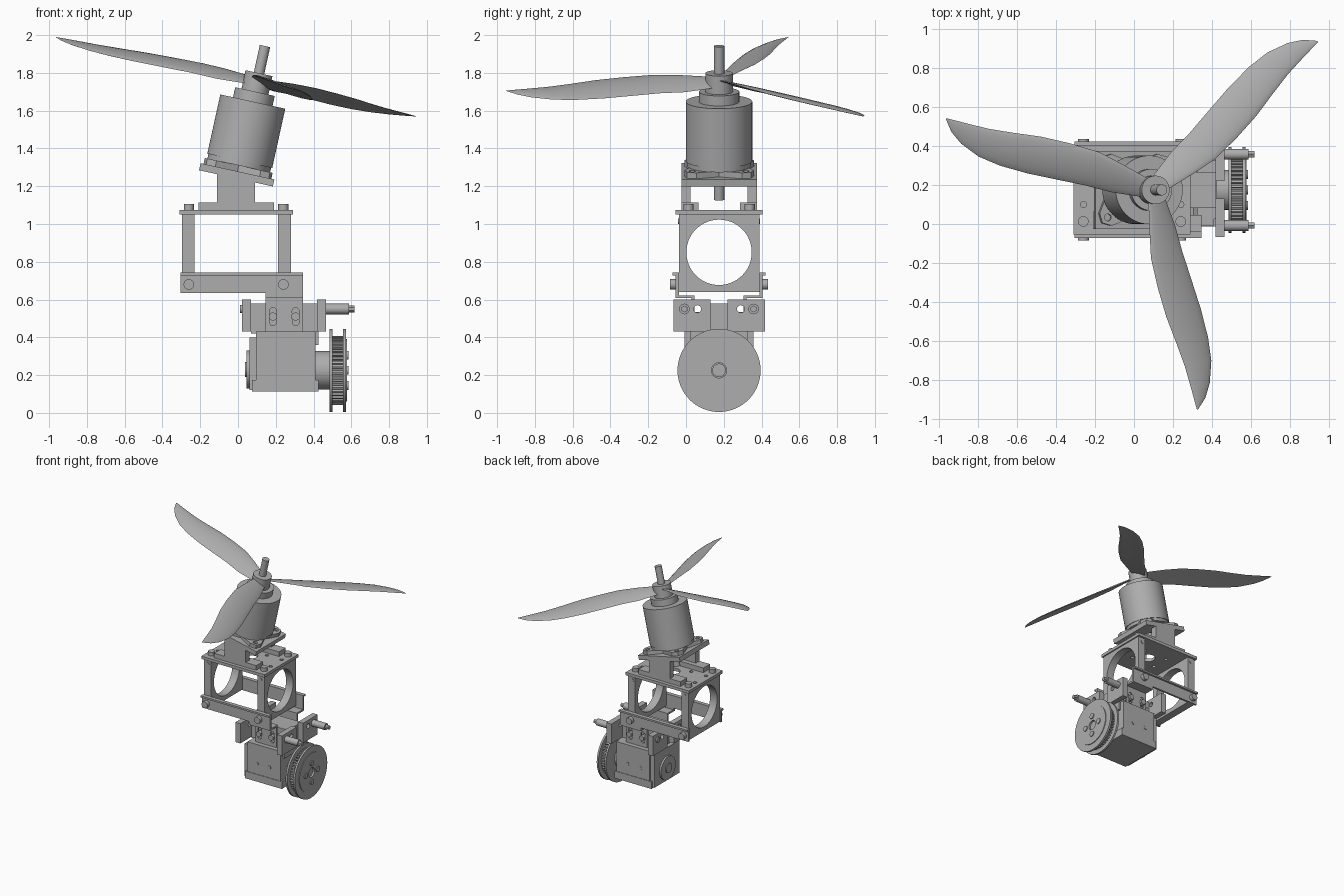
import bpy, bmesh
from math import sin, cos, pi, radians
from mathutils import Matrix, Vector

if "Cube" in bpy.data.objects:
    bpy.data.objects.remove(bpy.data.objects["Cube"])

grey = bpy.data.materials.new("machined grey")
grey.use_nodes = True
GREY = (0.42, 0.42, 0.42, 1)
grey.diffuse_color = GREY
grey.node_tree.nodes["Principled BSDF"].inputs["Base Color"].default_value = GREY

# Assembly frame (mid plane at y = 0) and tilted motor frame
BASE = Matrix.Translation((0, 0.175, 0))
TILT = BASE @ Matrix.Translation((0.005, 0, 1.315)) @ Matrix.Rotation(radians(12.4), 4, 'Y')
PLANES = {
    "XY": Matrix.Identity(4),
    "XZ": Matrix.Rotation(pi / 2, 4, 'X'),
    "YZ": Matrix(((0, 0, 1, 0), (1, 0, 0, 0), (0, 1, 0, 0), (0, 0, 0, 1))),
}
parts = []


def add(name, mesh, frame):
    mesh.transform(frame)
    mesh.materials.clear()
    mesh.materials.append(grey)
    ob = bpy.data.objects.new(name, mesh)
    bpy.context.collection.objects.link(ob)
    parts.append(ob)
    return ob


def from_bmesh(name, bm, frame):
    bmesh.ops.recalc_face_normals(bm, faces=bm.faces)
    mesh = bpy.data.meshes.new(name)
    bm.to_mesh(mesh)
    bm.free()
    return add(name, mesh, frame)


def box(name, x, y, z, frame=BASE):
    bm = bmesh.new()
    bmesh.ops.create_cube(bm, size=1)
    for v in bm.verts:
        v.co = [(a + b) / 2 + c * (b - a) for (a, b), c in zip((x, y, z), v.co)]
    return from_bmesh(name, bm, frame)


def rod(name, start, end, r, sides=32, frame=BASE, r2=None):
    start, end = Vector(start), Vector(end)
    d = end - start
    bm = bmesh.new()
    bmesh.ops.create_cone(bm, cap_ends=True, segments=sides, radius1=r,
                          radius2=r if r2 is None else r2, depth=d.length)
    bm.transform(Matrix.Translation((start + end) / 2)
                 @ d.to_track_quat('Z', 'Y').to_matrix().to_4x4())
    return from_bmesh(name, bm, frame)


def ring(cx, cy, r, n=32):
    return [(cx + r * cos(2 * pi * i / n), cy + r * sin(2 * pi * i / n)) for i in range(n)]


def rect(a, b, c, d):
    return [(a, c), (b, c), (b, d), (a, d)]


def slot(cx, cy, r, h):
    return [(cx + r * cos(i * pi / 8), cy + r * sin(i * pi / 8) + (h if i < 9 else -h))
            for i in range(16)]


def plate(name, plane, span, outline, holes=(), frame=BASE):
    """Flat sheet with holes; span is the extent along the plane normal."""
    cu = bpy.data.curves.new(name, 'CURVE')
    cu.dimensions = '2D'
    cu.fill_mode = 'BOTH'
    cu.extrude = (span[1] - span[0]) / 2
    for loop in [outline, *holes]:
        sp = cu.splines.new('POLY')
        sp.points.add(len(loop) - 1)
        for p, (a, b) in zip(sp.points, loop):
            p.co = (a, b, 0, 1)
        sp.use_cyclic_u = True
    tmp = bpy.data.objects.new(name, cu)
    bpy.context.collection.objects.link(tmp)
    mesh = bpy.data.meshes.new_from_object(
        tmp.evaluated_get(bpy.context.evaluated_depsgraph_get()))
    bpy.data.objects.remove(tmp)
    bm = bmesh.new()
    bm.from_mesh(mesh)
    bmesh.ops.remove_doubles(bm, verts=bm.verts, dist=1e-5)
    normal = {"XY": (0, 0, 1), "XZ": (0, 1, 0), "YZ": (1, 0, 0)}[plane]
    shift = Matrix.Translation(Vector(normal) * (span[0] + span[1]) / 2)
    return from_bmesh(name, bm, frame @ shift @ PLANES[plane])


# Motor, stepped collar, hub and shaft
rod("motor_base", (0, 0, -0.005), (0, 0, 0.025), 0.17, 64, TILT)
rod("motor_can", (0, 0, 0.02), (0, 0, 0.341), 0.176, 64, TILT)
rod("motor_collar", (0, 0, 0.34), (0, 0, 0.395), 0.107, 48, TILT)
rod("propeller_hub", (0, 0, 0.39), (0, 0, 0.495), 0.073, 48, TILT)
rod("motor_shaft", (0, 0, -0.19), (0, 0, 0.642), 0.028, 32, TILT)

# Propeller blades: radius, trailing edge, leading edge, pitch
STATIONS = [(0.03, -.04, .05, .45), (0.2, -.07, .08, .4), (0.34, -.091, .09, .33),
            (0.5, -.085, .11, .3), (0.65, -.07, .128, .28), (0.8, -.042, .136, .26),
            (0.92, -.022, .128, .24), (1.03, -.012, .095, .22), (1.1, -.007, .055, .2),
            (1.15, -.003, .003, .2)]
for k in range(3):
    ang = radians(41.5 + 120 * k)
    bm = bmesh.new()
    loops = []
    for r, lo, hi, pitch in STATIONS:
        loop = []
        for i in range(16):
            phi = 2 * pi * i / 16
            t = lo + (hi - lo) * (1 - cos(phi)) / 2
            w = (0.05 * sin(phi) + 0.05 * sin(phi) ** 2) * (hi - lo)
            loop.append(bm.verts.new((r, t, w - pitch * t)))
        loops.append(loop)
    for a, b in zip(loops, loops[1:]):
        for i in range(16):
            j = (i + 1) % 16
            bm.faces.new((a[i], a[j], b[j], b[i]))
    bm.faces.new(loops[0])
    bm.faces.new(loops[-1])
    from_bmesh("propeller_blade", bm, TILT @ Matrix.Translation((0, 0, 0.45))
               @ Matrix.Rotation(ang, 4, 'Z'))

# Tilted motor mount with four ears
plate("tilted_plate", "XY", (-0.075, -0.037), rect(-0.2, 0.2, -0.2, 0.2),
      [ring(0, 0, 0.09)], TILT)
rod("mount_disc", (0, 0, -0.037), (0, 0, -0.004), 0.13, 48, TILT)
for i in range(4):
    turn = TILT @ Matrix.Rotation(pi / 4 + i * pi / 2, 4, 'Z')
    plate("mount_ear", "XY", (-0.037, -0.005),
          [(0.09, -0.1), (0.215, -0.045), (0.24, 0), (0.215, 0.045), (0.09, 0.1)],
          [ring(0.2, 0, 0.018, 16)], turn)
    rod("ear_screw", (0.2, 0, -0.04), (0.2, 0, -0.022), 0.018, 12, turn)

# Top plate of the cage
small = [ring(x, y, 0.016, 12) for x in (-0.26, -0.12, 0.1, 0.24) for y in (-0.075, 0.075)]
plate("cage_top", "XY", (1.05, 1.075), rect(-0.31, 0.29, -0.23, 0.23),
      [ring(0, 0, 0.055)] + small)

# Cage end frames with large round openings
for x in (-0.297, 0.213):
    plate("end_frame", "YZ", (x, x + 0.067), rect(-0.213, 0.213, 0.64, 1.05),
          [ring(0, 0.85, 0.173, 64)])

for s in (-1, 1):
    def side(a, b):
        return tuple(sorted((s * a, s * b)))

    # Upright brackets carrying the tilted plate
    plate("upright_web", "XZ", side(0.15, 0.2),
          [(-0.11, 1.11), (0.09, 1.11), (0.09, 1.235), (-0.11, 1.275)])
    box("upright_foot", (-0.21, 0.19), side(0.11, 0.2), (1.075, 1.115))

    # Side rails with folded lip
    box("side_rail", (-0.305, 0.345), side(0.213, 0.23), (0.635, 0.74))
    box("rail_lip", (-0.305, 0.345), side(0.213, 0.247), (0.727, 0.742))
    box("rail_drop", (0.145, 0.345), side(0.213, 0.23), (0.61, 0.64))
    box("rail_shelf", (0.145, 0.345), side(0.13, 0.23), (0.607, 0.622))
    plate("slotted_tab", "XZ", side(0.13, 0.145), rect(0.145, 0.345, 0.425, 0.62),
          [slot(x, 0.51, 0.018, 0.03) for x in (0.185, 0.305)])
    for x in (0.185, 0.305):
        rod("tab_bolt", (x, s * 0.08, 0.51), (x, s * 0.165, 0.51), 0.024, 6)
        rod("body_pin", (x, s * 0.17, 0.265), (x, s * 0.187, 0.265), 0.015, 16)

    # Cage screws
    for x in (-0.26, 0.24):
        rod("rail_bolt", (x, s * 0.2, 0.68), (x, s * 0.26, 0.68), 0.028, 20)
        rod("top_bolt", (x, s * 0.162, 1.06), (x, s * 0.162, 1.107), 0.027, 20)
        rod("frame_pin", (x, s * 0.2, 1.015), (x, s * 0.217, 1.015), 0.014, 16)

    # Clamp blocks at both ends of the drive body
    for x in (0.022, 0.418):
        plate("clamp_block", "YZ", (x, x + 0.047),
              rect(*side(0.045, 0.242), 0.43, 0.6), [ring(s * 0.115, 0.55, 0.02, 20)])
    box("clamp_bar", (0.069, 0.418), side(0.05, 0.092), (0.52, 0.578))

    # Stand-off posts
    rod("post", (0.46, s * 0.183, 0.55), (0.588, s * 0.183, 0.55), 0.028, 24)
    rod("post_tip", (0.588, s * 0.183, 0.55), (0.617, s * 0.183, 0.55), 0.018, 6)
    rod("post_head", (0.01, s * 0.183, 0.55), (0.03, s * 0.183, 0.55), 0.022, 20)

# Drive body
box("body_lower", (0.095, 0.41), (-0.183, 0.183), (0.12, 0.43))
box("body_upper", (0.069, 0.418), (-0.09, 0.09), (0.42, 0.58))
box("body_cover", (0.06, 0.096), (-0.17, 0.17), (0.12, 0.4))
box("body_base", (0.075, 0.425), (-0.187, 0.187), (0.113, 0.175))
box("body_lug", (0.41, 0.425), (-0.15, 0.15), (0.36, 0.43))
rod("rear_bearing", (0.045, 0, 0.23), (0.07, 0, 0.23), 0.1, 40)
rod("rear_horn", (0.037, 0, 0.23), (0.05, 0, 0.23), 0.04, 24)
rod("output_boss", (0.4, 0, 0.225), (0.485, 0, 0.225), 0.102, 40)

# Toothed pulley with two flanges
teeth = []
for i in range(48):
    for f, r in ((0, .183), (0.45, .183), (0.55, .165), (0.9, .165)):
        a = 2 * pi * (i + f) / 48
        teeth.append((r * cos(a), 0.225 + r * sin(a)))
bore = ring(0, 0.225, 0.04)
plate("pulley_teeth", "YZ", (0.495, 0.56), teeth, [bore])
for x in (0.484, 0.556):
    plate("pulley_flange", "YZ", (x, x + 0.016), ring(0, 0.225, 0.22, 64), [bore])
plate("pulley_face", "YZ", (0.57, 0.578), ring(0, 0.225, 0.165, 48), [bore])
rod("pulley_axle", (0.48, 0, 0.225), (0.565, 0, 0.225), 0.036, 24)
for i in range(4):
    y, z = 0.08 * cos(i * pi / 2), 0.225 + 0.08 * sin(i * pi / 2)
    rod("pulley_screw", (0.57, y, z), (0.585, y, z), 0.023, 20)

# Smooth curved surfaces, keep edges sharp
bpy.ops.object.select_all(action='DESELECT')
for ob in parts:
    ob.select_set(True)
bpy.context.view_layer.objects.active = parts[0]
bpy.ops.object.shade_smooth_by_angle(angle=radians(30))
